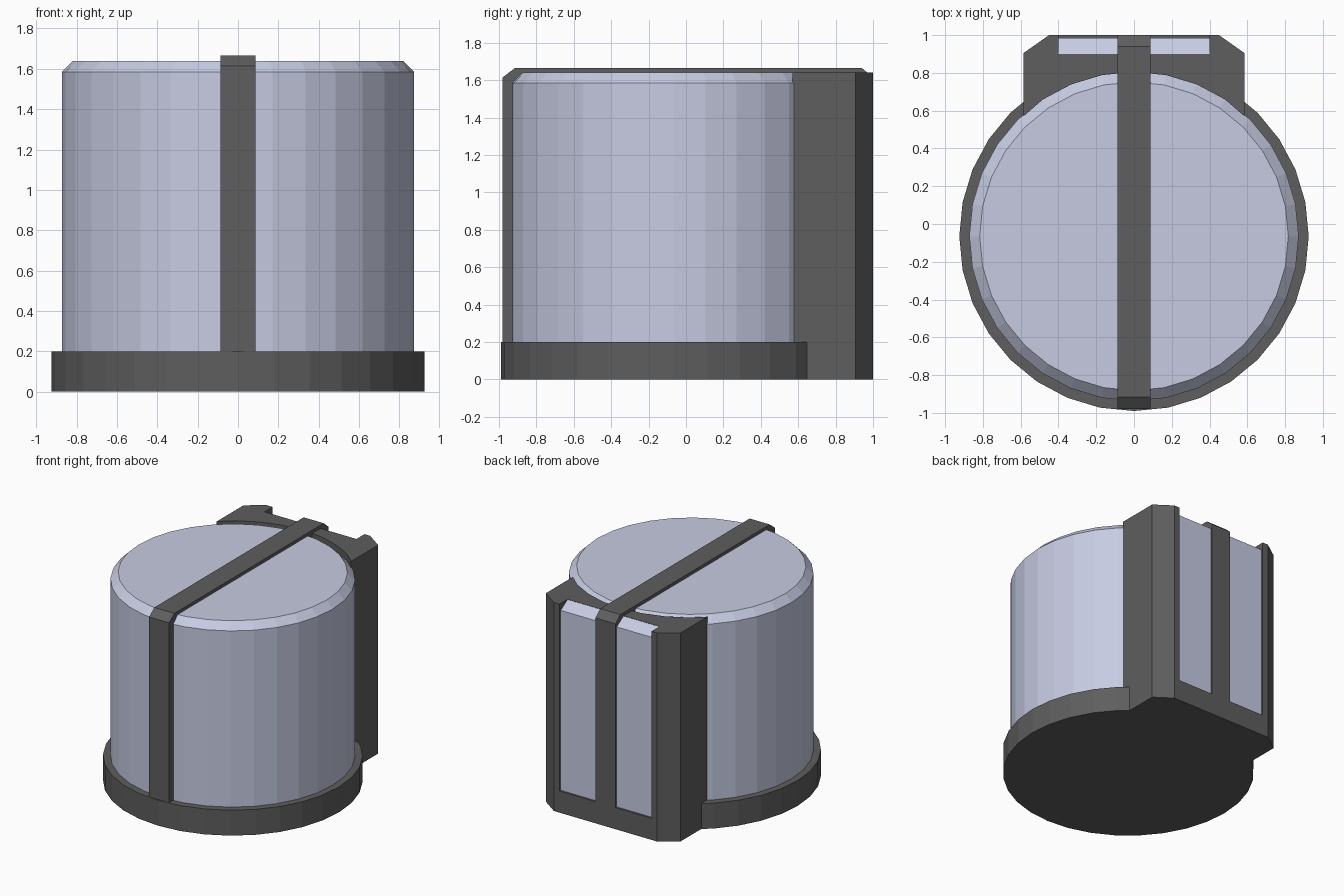
import bpy, bmesh, math

if "Cube" in bpy.data.objects:
    bpy.data.objects.remove(bpy.data.objects["Cube"])

CY = -0.065          # drum centre in y
SIDES = 32


def material(name, rgb):
    m = bpy.data.materials.new(name)
    m.diffuse_color = (*rgb, 1)
    m.use_nodes = True
    m.node_tree.nodes["Principled BSDF"].inputs["Base Color"].default_value = m.diffuse_color
    return m


LIGHT = material("pale_blue_grey", (0.57, 0.60, 0.76))
DARK = material("dark_grey", (0.112, 0.112, 0.112))


def finish(name, bm, mat):
    bmesh.ops.recalc_face_normals(bm, faces=bm.faces)
    me = bpy.data.meshes.new(name)
    bm.to_mesh(me)
    bm.free()
    me.materials.append(mat)
    ob = bpy.data.objects.new(name, me)
    bpy.context.collection.objects.link(ob)
    return ob


def lathe(name, profile, mat):
    """Capped stack of rings from (radius, z) pairs."""
    bm = bmesh.new()
    rings = []
    for r, z in profile:
        rings.append([bm.verts.new((r * math.cos(2 * math.pi * i / SIDES),
                                    CY + r * math.sin(2 * math.pi * i / SIDES), z))
                      for i in range(SIDES)])
    for a, b in zip(rings, rings[1:]):
        for i in range(SIDES):
            j = (i + 1) % SIDES
            bm.faces.new((a[i], a[j], b[j], b[i]))
    bm.faces.new(rings[0])
    bm.faces.new(rings[-1])
    return finish(name, bm, mat)


def prism(name, pts, lo, hi, axis, mat):
    """Extrude a 2D outline: (x, y) along z, or (y, z) along x."""
    bm = bmesh.new()
    place = (lambda p, t: (p[0], p[1], t)) if axis == "z" else (lambda p, t: (t, p[0], p[1]))
    f = bm.faces.new([bm.verts.new(place(p, lo)) for p in pts])
    ext = bmesh.ops.extrude_face_region(bm, geom=[f])
    d = place((0, 0), hi - lo)
    bmesh.ops.translate(bm, vec=d, verts=[g for g in ext["geom"] if isinstance(g, bmesh.types.BMVert)])
    return finish(name, bm, mat)


# Drum body with bevelled rim, and its base
lathe("drum", [(0.872, 0.1), (0.872, 1.585), (0.817, 1.64)], LIGHT)
lathe("base", [(0.925, 0), (0.925, 0.2)], DARK)

# Back housing: curved against the drum, corner pillars, shallow recess between
R = 0.87
arc = [(R * math.cos(math.radians(a)), CY + R * math.sin(math.radians(a)))
       for a in [11.25 * k for k in range(5, 12)]]
right = [(0.585, 0.57), (0.585, 0.905), (0.45, 1.0), (0.40, 1.0), (0.40, 0.9)]
left = [(-x, y) for x, y in reversed(right)]
prism("back_housing", right + left + arc[::-1], 0, 1.64, "z", DARK)

# Sill and bevelled pale panel filling the recess
prism("back_sill", [(0.9, 0), (1.0, 0), (1.0, 0.17), (0.9, 0.17)], -0.4, 0.4, "x", DARK)
prism("back_panel", [(0.9, 0.17), (0.985, 0.17), (0.985, 1.585), (0.9, 1.638)],
      -0.4, 0.4, "x", LIGHT)

# Strap running up the front, over the top and down the back
prism("strap", [(-0.98, 0.2), (-0.98, 1.615), (-0.915, 1.665), (0.94, 1.665), (1.0, 1.615),
                (1.0, 0.17), (0.93, 0.17), (0.93, 1.56), (0.88, 1.6),
                (-0.85, 1.6), (-0.9, 1.56), (-0.9, 0.2)], -0.087, 0.087, "x", DARK)
